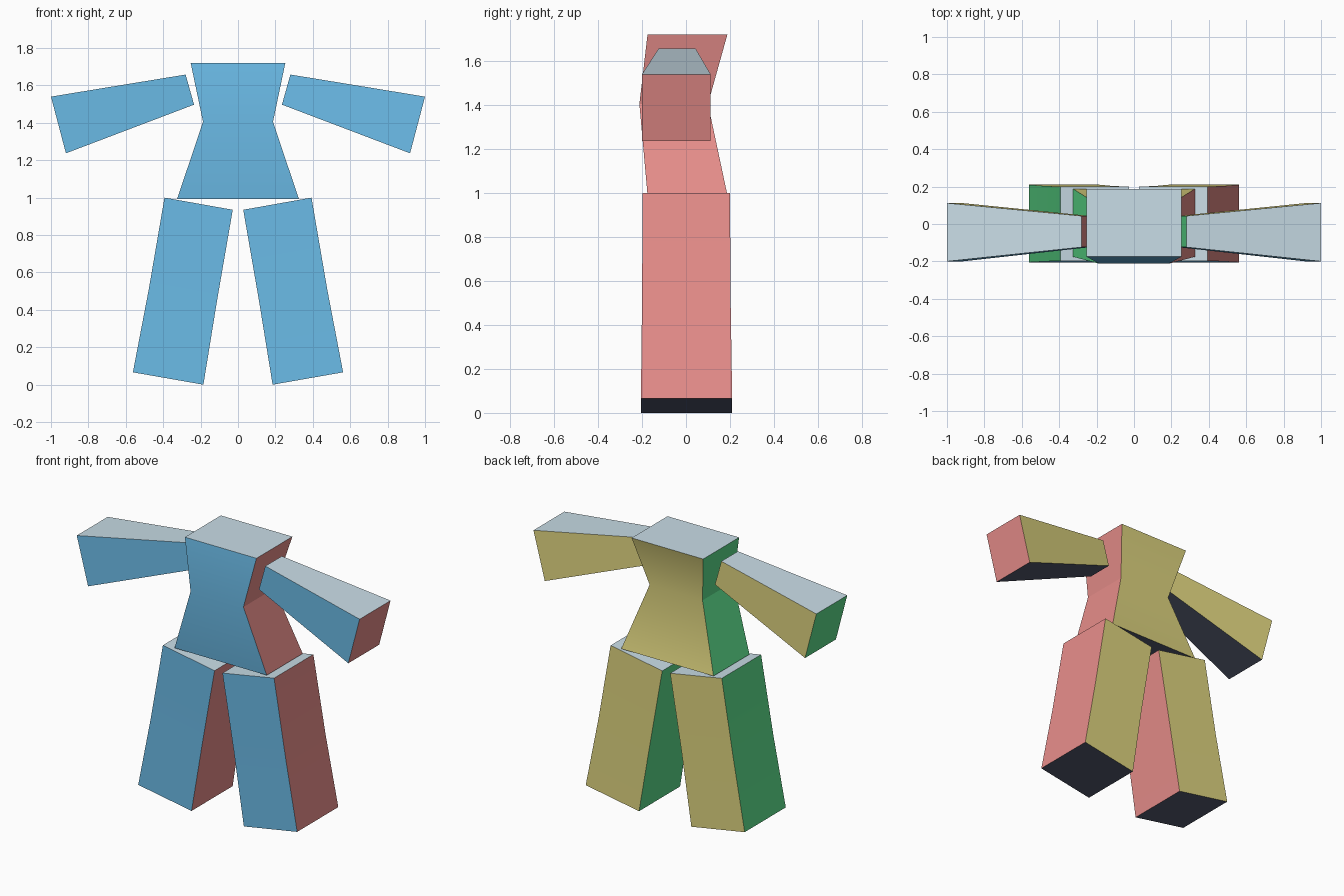
import bpy, bmesh, math

if "Cube" in bpy.data.objects:
    bpy.data.objects.remove(bpy.data.objects["Cube"])


def srgb(r, g, b):
    f = lambda c: c / 12.92 if c <= 0.04045 else ((c + 0.055) / 1.055) ** 2.4
    return tuple(f(c / 255) for c in (r, g, b)) + (1.0,)


# One colour for each facing direction
COLOURS = [("front_blue", (107, 187, 231)), ("right_pink", (232, 142, 139)),
           ("back_yellow", (222, 212, 127)), ("left_green", (92, 222, 139)),
           ("top_grey", (201, 221, 231)), ("bottom_dark", (82, 88, 109))]
MATERIALS = []
for label, rgb in COLOURS:
    m = bpy.data.materials.new(label)
    m.diffuse_color = srgb(*rgb)
    m.use_nodes = True
    m.node_tree.nodes["Principled BSDF"].inputs["Base Color"].default_value = m.diffuse_color
    MATERIALS.append(m)


def facing(n):
    """Colour slot from the dominant direction of a face normal."""
    axis = max(range(3), key=lambda i: abs(n[i]))
    return [(3, 1), (0, 2), (5, 4)][axis][n[axis] > 0]


def block(name, rings, side=1):
    """Four-sided part lofted through rings of (left xz, right xz, y front, y back)."""
    bm = bmesh.new()
    loops = []
    for (xa, za), (xb, zb), y0, y1 in rings:
        corners = [(xa, y0, za), (xb, y0, zb), (xb, y1, zb), (xa, y1, za)]
        loops.append([bm.verts.new((x * side, y, z)) for x, y, z in corners])
    bm.faces.new(loops[0])
    bm.faces.new(loops[-1])
    for a, b in zip(loops, loops[1:]):
        for i in range(4):
            j = (i + 1) % 4
            bm.faces.new((a[i], a[j], b[j], b[i]))
    bmesh.ops.recalc_face_normals(bm, faces=bm.faces)
    bm.normal_update()
    for f in bm.faces:
        f.material_index = facing(f.normal)
    mesh = bpy.data.meshes.new(name)
    for m in MATERIALS:
        mesh.materials.append(m)
    bm.to_mesh(mesh)
    bm.free()
    ob = bpy.data.objects.new(name, mesh)
    bpy.context.collection.objects.link(ob)
    bpy.ops.object.select_all(action="DESELECT")
    ob.select_set(True)
    bpy.context.view_layer.objects.active = ob
    bpy.ops.object.shade_smooth_by_angle(angle=math.radians(28))


# Torso with a pinched waist
block("torso", [((-0.326, 0.992), (0.326, 0.992), -0.175, 0.188),
                ((-0.187, 1.405), (0.187, 1.405), -0.212, 0.10),
                ((-0.253, 1.72), (0.253, 1.72), -0.175, 0.188)])

for side, label in ((1, "right"), (-1, "left")):
    # Arm flaring toward the hand
    block(label + "_arm", [((0.235, 1.497), (0.28, 1.658), -0.124, 0.043),
                           ((0.92, 1.237), (1.0, 1.54), -0.2, 0.112)], side)
    # Leg splayed outward, with a slight bend at the knee
    block(label + "_leg", [((0.185, 0.0), (0.562, 0.066), -0.205, 0.21),
                           ((0.112, 0.45), (0.477, 0.51), -0.2, 0.203),
                           ((0.028, 0.935), (0.393, 1.0), -0.197, 0.2)], side)
